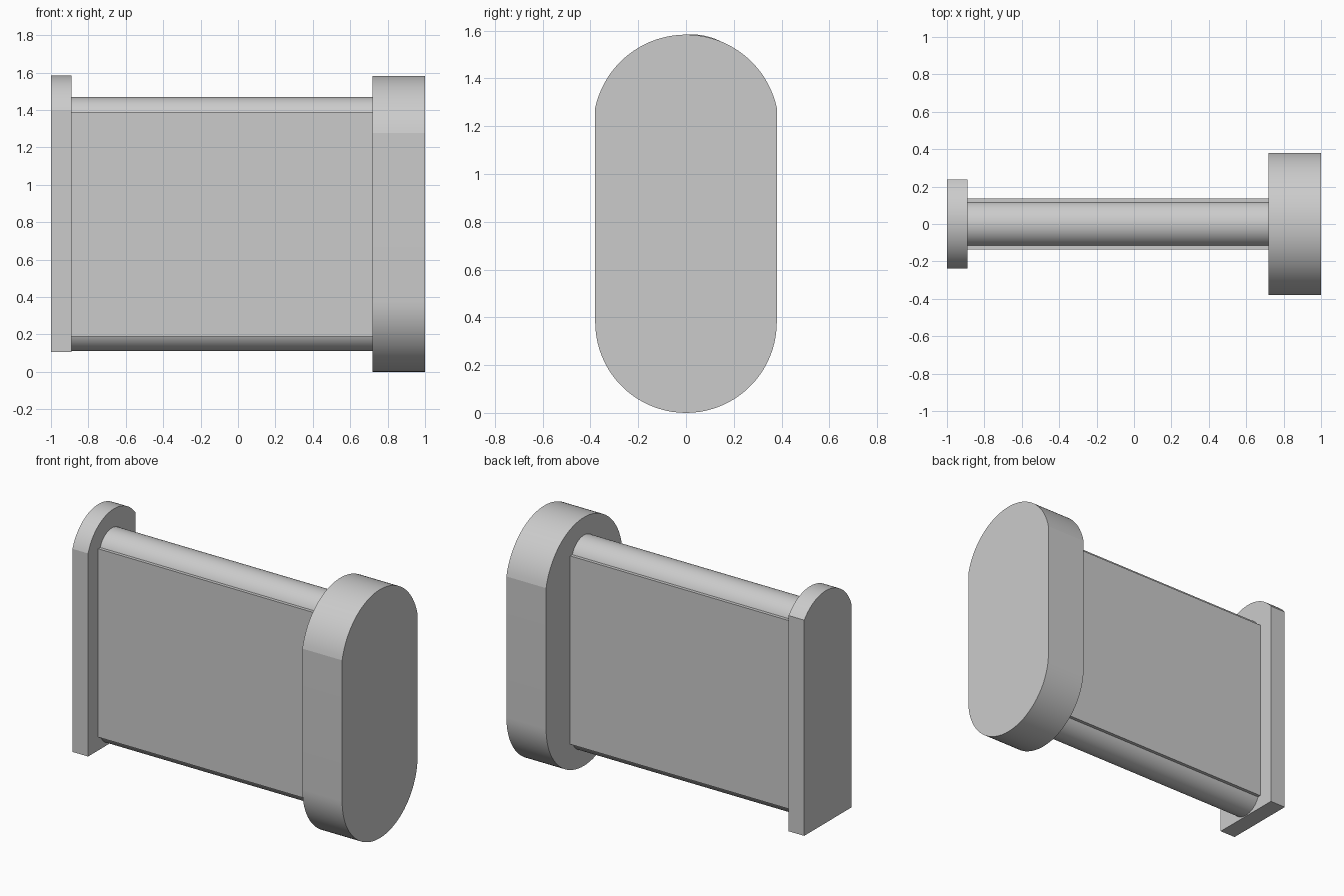
import bpy, bmesh, math

cube = bpy.data.objects.get("Cube")
if cube:
    bpy.data.objects.remove(cube)

grey = bpy.data.materials.new("plain_grey")
grey.use_nodes = True
colour = (0.6, 0.6, 0.6, 1)
grey.diffuse_color = colour
grey.node_tree.nodes["Principled BSDF"].inputs["Base Color"].default_value = colour


def arc(y, z, r, start, end, steps=40):
    """Points of an arc in the side plane."""
    return [(y + r * math.cos(start + (end - start) * i / steps),
             z + r * math.sin(start + (end - start) * i / steps))
            for i in range(steps + 1)]


def crown(half, offset, r, top):
    """Arc over the top of a plate, from its back edge to its front edge."""
    start = math.acos((half - offset) / r)
    end = math.acos((-half - offset) / r)
    return arc(offset, top - r, r, start, end)


def extrude(name, outline, x0, x1):
    """Solid made by sweeping a side outline along x."""
    bm = bmesh.new()
    face = bm.faces.new([bm.verts.new((x0, y, z)) for y, z in outline])
    swept = bmesh.ops.extrude_face_region(bm, geom=[face])["geom"]
    verts = [v for v in swept if isinstance(v, bmesh.types.BMVert)]
    bmesh.ops.translate(bm, vec=(x1 - x0, 0, 0), verts=verts)
    bmesh.ops.recalc_face_normals(bm, faces=bm.faces)
    mesh = bpy.data.meshes.new(name)
    bm.to_mesh(mesh)
    bm.free()
    mesh.materials.append(grey)
    obj = bpy.data.objects.new(name, mesh)
    bpy.context.collection.objects.link(obj)
    bpy.ops.object.select_all(action="DESELECT")
    obj.select_set(True)
    bpy.context.view_layer.objects.active = obj
    bpy.ops.object.shade_smooth_by_angle(angle=math.radians(12))
    return obj


inner, outer = -0.89, 0.72

# Thick rounded end cap
cap = crown(0.38, 0, 0.389, 1.583) + arc(0, 0.38, 0.38, math.pi, 2 * math.pi)
extrude("large_end_cap", cap, outer, 1)

# Thin end plate with a flat foot and slightly offset crown
plate = crown(0.238, 0.022, 0.275, 1.584) + [(-0.238, 0.105), (0.238, 0.105)]
extrude("thin_end_plate", plate, -1, inner)

# Flat panel between the ends
panel = [(-0.137, 0.19), (0.137, 0.19), (0.137, 1.39), (-0.137, 1.39)]
extrude("centre_panel", panel, inner, outer)

# Rollers along the panel's upper and lower edges
for name, z in (("upper_roller", 1.346), ("lower_roller", 0.235)):
    extrude(name, arc(0, z, 0.124, 0, 2 * math.pi, 64)[:-1], inner, outer)
